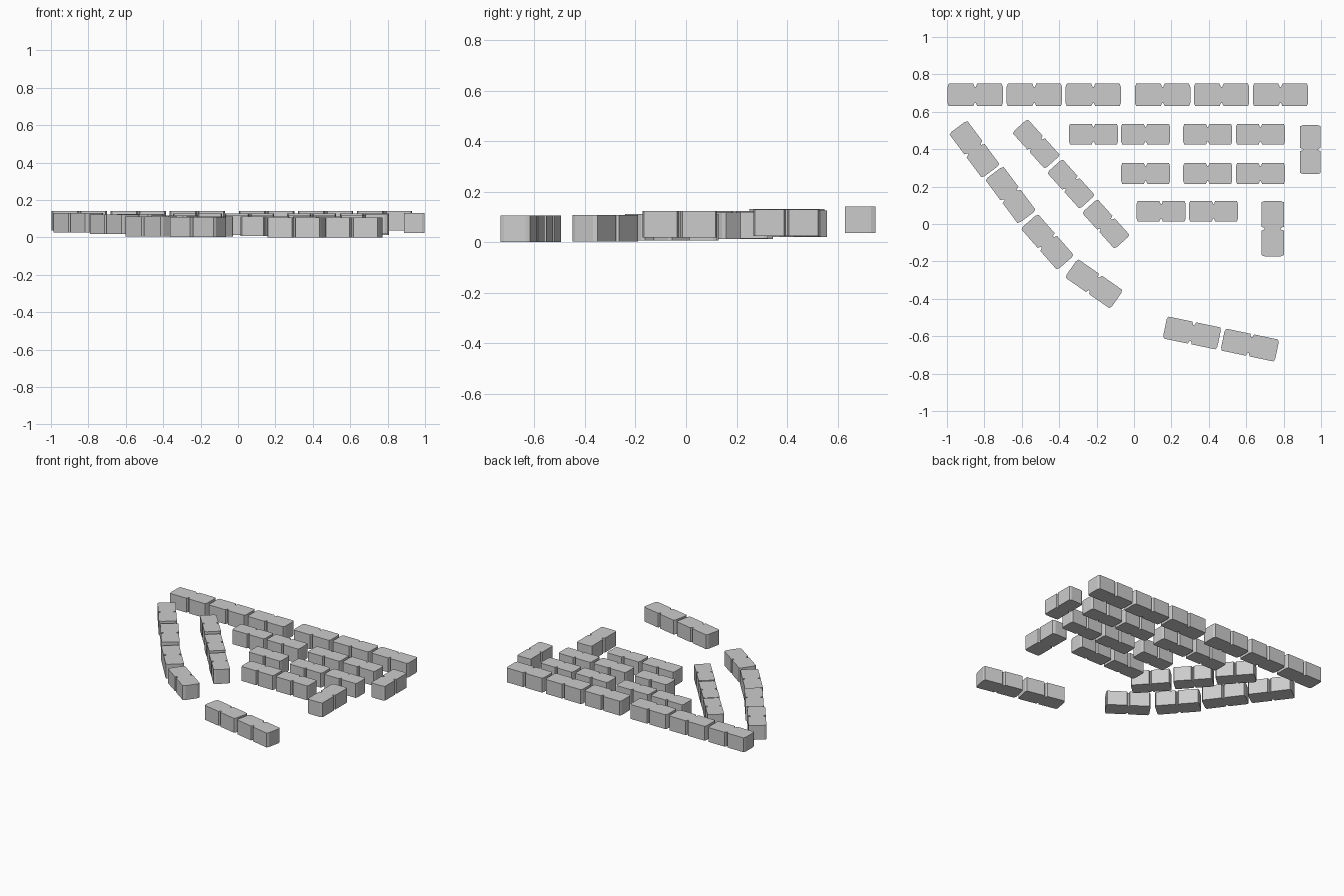
import bpy, bmesh
from math import radians, cos, sin

if "Cube" in bpy.data.objects:
    bpy.data.objects.remove(bpy.data.objects["Cube"])

H = 0.105


def prism(bm, pts, z0, z1):
    lo = [bm.verts.new((x, y, z0)) for x, y in pts]
    hi = [bm.verts.new((x, y, z1)) for x, y in pts]
    bm.faces.new(lo[::-1])
    bm.faces.new(hi)
    n = len(pts)
    for i in range(n):
        bm.faces.new((lo[i], lo[(i + 1) % n], hi[(i + 1) % n], hi[i]))


# one barrier: two chamfered bins joined by a narrow neck
def barrier(name, x, y, z, length, width, angle=0):
    bm = bmesh.new()
    a, w, c, t = length / 4, width / 2, length * 0.022, width * 0.36
    b = a - length * 0.012
    for s in (-1, 1):
        pts = [(-b, -t), (-b + c, -w), (b - c, -w), (b, -t),
               (b, t), (b - c, w), (-b + c, w), (-b, t)]
        prism(bm, [(px + s * a, py) for px, py in pts], 0, H)
    g = length * 0.012
    prism(bm, [(-g, -t), (g, -t), (g, t), (-g, t)], 0, H)
    bmesh.ops.remove_doubles(bm, verts=bm.verts, dist=1e-5)
    # drop the hidden walls inside the neck
    hidden = [f for f in bm.faces if abs(f.normal.z) < 0.1 and
              abs(abs(f.calc_center_median().x) - g) < 1e-4 and abs(f.calc_center_median().y) < 1e-4]
    bmesh.ops.delete(bm, geom=hidden, context='FACES')
    bmesh.ops.recalc_face_normals(bm, faces=bm.faces)
    me = bpy.data.meshes.new(name)
    bm.to_mesh(me)
    bm.free()
    ob = bpy.data.objects.new(name, me)
    bpy.context.collection.objects.link(ob)
    ob.location = (x, y, z)
    ob.rotation_euler.z = radians(angle)


BIG, SMALL = (0.303, 0.12), (0.268, 0.11)

# straight rear rows
for x in (-0.849, -0.533, -0.218, 0.153, 0.468, 0.783):
    barrier("rear_wall", x, 0.69, 0.036, *BIG)
for y, z, xs in ((0.48, 0.022, (-0.217, 0.062, 0.394, 0.676)),
                 (0.27, 0.014, (0.062, 0.394, 0.676)),
                 (0.068, 0.007, (0.145, 0.425))):
    for x in xs:
        barrier("inner_row", x, y, z, *SMALL)

# right side pieces
barrier("right_wall", 0.943, 0.398, 0.024, *SMALL, 90)
barrier("right_wall_front", 0.741, -0.025, 0.018, *BIG, 90)

# curved left wall
for x, y, z, ang in ((-0.853, 0.40, 0.026, -53.3), (-0.66, 0.155, 0.018, -53.3),
                     (-0.463, -0.096, 0.006, -48.8), (-0.214, -0.32, 0.003, -34.8)):
    barrier("left_wall", x, y, z, *BIG, ang)
for x, y, z in ((-0.523, 0.428, 0.02), (-0.337, 0.214, 0.012), (-0.15, 0.0, 0.006)):
    barrier("left_inner_wall", x, y, z, *SMALL, -48)

# front wall
for s in (-1, 1):
    r = radians(-11.8)
    barrier("front_wall", 0.465 + s * 0.158 * cos(r), -0.615 + s * 0.158 * sin(r), 0.0, *BIG, -11.8)
